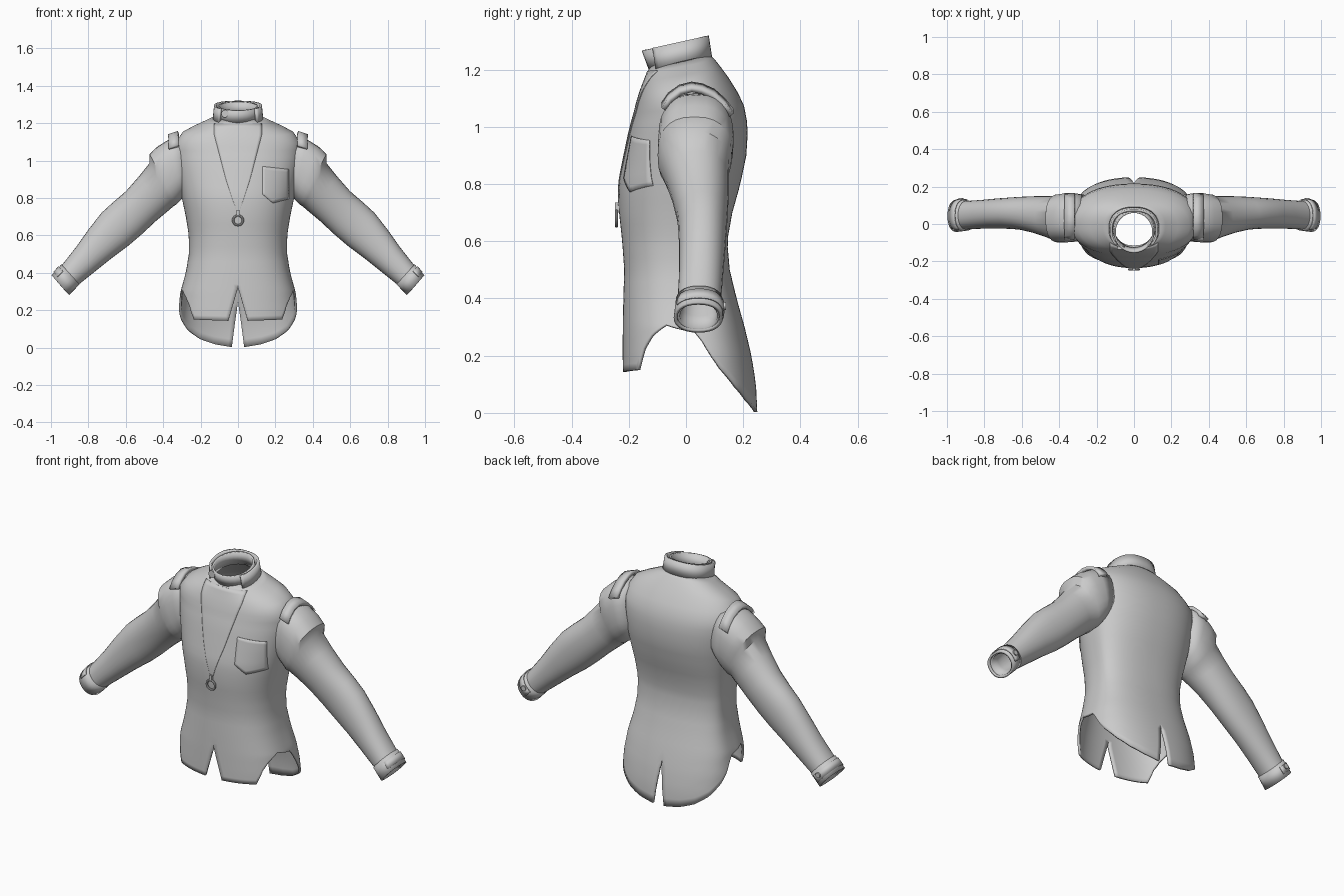
import bpy, math
from mathutils import Vector
from mathutils.bvhtree import BVHTree

if "Cube" in bpy.data.objects:
    bpy.data.objects.remove(bpy.data.objects["Cube"], do_unlink=True)

cloth = bpy.data.materials.new("grey_cloth")
cloth.use_nodes = True
grey = (0.6, 0.6, 0.6, 1)
cloth.diffuse_color = grey
cloth.node_tree.nodes["Principled BSDF"].inputs["Base Color"].default_value = grey


def interp(x, table):
    """Piecewise linear lookup; each row is (key, values...)."""
    if x <= table[0][0]:
        return table[0][1:]
    for a, b in zip(table, table[1:]):
        if x <= b[0]:
            t = (x - a[0]) / (b[0] - a[0])
            return tuple(p + (q - p) * t for p, q in zip(a[1:], b[1:]))
    return table[-1][1:]


def spow(v, p):
    return math.copysign(abs(v) ** p, v)


def finish(ob, angle=40):
    ob.data.materials.clear()
    ob.data.materials.append(cloth)
    bpy.ops.object.select_all(action='DESELECT')
    ob.select_set(True)
    bpy.context.view_layer.objects.active = ob
    bpy.ops.object.shade_smooth_by_angle(angle=math.radians(angle))
    return ob


def sheet(name, rows, closed=False, mirror=False, thick=0.012, offset=-1):
    """Skin a grid of points, then mirror and thicken it."""
    n = len(rows[0])
    faces = []
    for r in range(len(rows) - 1):
        for c in range(n if closed else n - 1):
            d = (c + 1) % n
            faces.append((r * n + c, r * n + d, (r + 1) * n + d, (r + 1) * n + c))
    me = bpy.data.meshes.new(name)
    me.from_pydata([p for row in rows for p in row], [], faces)
    ob = bpy.data.objects.new(name, me)
    bpy.context.collection.objects.link(ob)
    finish(ob)
    if mirror:
        m = ob.modifiers.new("mirror", 'MIRROR')
        m.merge_threshold = 0.0005
    s = ob.modifiers.new("thickness", 'SOLIDIFY')
    s.thickness, s.offset = thick, offset
    return ob


# Torso: height, half width, front y, back y
TORSO = [
    (0.0, 0.32, -0.222, 0.25), (0.1, 0.326, -0.222, 0.245), (0.2, 0.322, -0.222, 0.229),
    (0.3, 0.307, -0.221, 0.205), (0.4, 0.279, -0.219, 0.177), (0.5, 0.263, -0.216, 0.153),
    (0.6, 0.263, -0.223, 0.144), (0.7, 0.279, -0.234, 0.162), (0.8, 0.3, -0.236, 0.19),
    (0.9, 0.32, -0.216, 0.211), (1.0, 0.338, -0.195, 0.217), (1.06, 0.34, -0.18, 0.203),
    (1.11, 0.328, -0.17, 0.176), (1.15, 0.295, -0.158, 0.147), (1.18, 0.235, -0.147, 0.124),
    (1.21, 0.168, -0.136, 0.102), (1.235, 0.122, -0.125, 0.08)]
# Hem height from front centre (0) round to back centre (1)
HEM = [(0, 0.143), (0.22, 0.15), (0.28, 0.225), (0.34, 0.27), (0.42, 0.308), (0.5, 0.285),
       (0.55, 0.205), (0.6, 0.155), (0.7, 0.09), (0.8, 0.045), (0.9, 0.018), (1, 0.003)]
COLS = 50
SPLIT = 0.34


def torso_point(u, z):
    w, front, back = interp(z, TORSO)
    # slits open at front and back centre
    a0 = (max(0, 0.32 - z) * 0.29 / w) ** 1.1
    a1 = max(0, 0.24 - z) * 0.11 / w
    a = a0 + (math.pi - a1 - a0) * u
    yc = 0.02 if z < 1.1 else -0.01
    # panels are flatter towards the hem
    flat = interp(z, [(0.4, 0.7), (1.0, 0.85)])[0]
    c = spow(math.cos(a), flat)
    y = yc + (yc - front) * -c if c > 0 else yc - (back - yc) * c
    x = w * abs(math.sin(a)) ** 0.9 if 0 < u < 1 or z < SPLIT - 0.01 else 0
    k = min(1, max(0, (z - 1.0) / 0.2))
    return (x if x > 0.0004 else 0, y, z + 0.2 * (y + 0.02) * k)


rows = []
for i in range(8):
    rows.append([])
    for c in range(COLS + 1):
        h = interp(c / COLS, HEM)[0]
        rows[-1].append(torso_point(c / COLS, h + (SPLIT - h) * i / 8))
heights = [SPLIT + 0.04 * i for i in range(20)] + [t[0] for t in TORSO if t[0] > 1.12]
rows += [[torso_point(c / COLS, z) for c in range(COLS + 1)] for z in heights]
torso = sheet("jacket_body", rows, mirror=True)
tree = BVHTree.FromPolygons([v.co for v in torso.data.vertices],
                            [tuple(p.vertices) for p in torso.data.polygons])


def on_chest(x, z):
    hit = tree.ray_cast(Vector((max(abs(x), 0.001), -1, z)), Vector((0, 1, 0)))[0]
    return (x, hit.y if hit else -0.13, z)


def plate(name, shape, nu, nv, thick):
    grid = [[on_chest(*shape(u / nu, v / nv)) for u in range(nu + 1)] for v in range(nv + 1)]
    return sheet(name, grid, thick=thick, offset=1)


# Overlapping chest panel, reaching up under the collar
def panel_shape(u, v):
    z = 0.71 + 0.485 * v
    half = interp(z, [(0.71, 0.002), (0.9, 0.065), (1.14, 0.128), (1.2, 0.128)])[0]
    return (2 * u - 1) * half, z


plate("chest_panel", panel_shape, 16, 24, 0.003)


def pocket_shape(u, v):
    low = interp(u, [(0, 0.82), (0.4, 0.772), (1, 0.795)])[0]
    return 0.13 + 0.14 * u, low + (0.968 - 0.015 * u - low) * v


plate("chest_pocket", pocket_shape, 10, 10, 0.003)

# Sleeve rings: top x, top z, bottom x, bottom z, centre y, half depth
SLEEVE = [
    (0.29, 1.12, 0.25, 0.86, 0.035, 0.122), (0.37, 1.112, 0.295, 0.802, 0.035, 0.132),
    (0.43, 1.075, 0.31, 0.785, 0.033, 0.131), (0.473, 1.035, 0.33, 0.765, 0.03, 0.129),
    (0.474, 0.985, 0.345, 0.755, 0.03, 0.122), (0.53, 0.915, 0.38, 0.725, 0.039, 0.11),
    (0.6, 0.835, 0.44, 0.675, 0.05, 0.099), (0.67, 0.775, 0.515, 0.605, 0.057, 0.089),
    (0.73, 0.72, 0.585, 0.545, 0.058, 0.084), (0.8, 0.63, 0.675, 0.478, 0.056, 0.08),
    (0.866, 0.537, 0.76, 0.41, 0.052, 0.077), (0.95, 0.43, 0.86, 0.33, 0.046, 0.076),
    (0.985, 0.39, 0.9, 0.287, 0.044, 0.077)]


def arm_ring(ring, start=0, end=360, steps=28, grow=0.0, power=0.9):
    tx, tz, bx, bz, cy, ry = ring
    centre = Vector(((tx + bx) / 2, cy, (tz + bz) / 2))
    half = Vector(((tx - bx) / 2, 0, (tz - bz) / 2))
    half *= 1 + grow / half.length
    out = []
    for i in range(steps):
        a = math.radians(start + (end - start) * i / steps)
        side = Vector((0, -(ry + grow), 0))
        out.append(centre + half * spow(math.cos(a), power) + side * spow(math.sin(a), power))
    return out


sheet("sleeves", [arm_ring(r, power=0.8 if i < 4 else 0.92) for i, r in enumerate(SLEEVE)],
      closed=True, mirror=True)

# Cuffs with a buttoned tab
CUFF = [(0.94, 0.44, 0.852, 0.342, 0.046, 0.076), (0.993, 0.382, 0.906, 0.285, 0.043, 0.08)]
sheet("cuffs", [arm_ring(r, grow=0.006) for r in CUFF], closed=True, mirror=True)
TAB = [(0.952, 0.427, 0.864, 0.329, 0.046, 0.077), (0.98, 0.396, 0.893, 0.299, 0.044, 0.079)]
sheet("cuff_tabs", [arm_ring(r, -110, 70, 16, grow=0.006) for r in TAB],
      mirror=True, thick=0.005, offset=1)

# Shoulder straps, running front to back over the sleeve heads
STRAP = [(-0.078, 1.066), (-0.055, 1.1), (-0.02, 1.126), (0.02, 1.136),
         (0.055, 1.13), (0.095, 1.112), (0.13, 1.08), (0.158, 1.045)]
sheet("shoulder_straps", [[(0.318, y, z + 0.013), (0.37, y, z - 0.005)] for y, z in STRAP],
      mirror=True, thick=0.02, offset=0)


# Standing collar: full inner band and an outer band open at the front
def collar_ring(cy, rx, ry, z, start, end, steps, power=1.0):
    pts = []
    for i in range(steps):
        a = math.radians(start + (end - start) * i / (steps - 1))
        y = cy - ry * spow(math.cos(a), power)
        pts.append((rx * spow(math.sin(a), power), y, z + 0.22 * y))
    return pts


sheet("inner_collar", [collar_ring(-0.022, 0.116, 0.106, 1.222, 0, 348, 30),
                       collar_ring(-0.043, 0.108, 0.112, 1.3, 0, 348, 30)],
      closed=True, thick=0.01)
sheet("outer_collar", [collar_ring(-0.022, 0.136, 0.114, 1.222, 46, 314, 32, 0.85),
                       collar_ring(-0.034, 0.128, 0.114, 1.302, 46, 314, 32, 0.85)], thick=0.013)


# Buttons and zip pull
def button(name, loc, radius, mirror=False):
    bpy.ops.mesh.primitive_cylinder_add(vertices=16, radius=radius, depth=0.02)
    ob = bpy.context.object
    ob.name = name
    for v in ob.data.vertices:
        v.co = Vector((v.co.x, v.co.z, v.co.y)) + Vector(loc)
    ob.data.flip_normals()
    finish(ob)
    if mirror:
        ob.modifiers.new("mirror", 'MIRROR')


button("collar_button", (-0.07, -0.127, 1.25), 0.02)
button("cuff_buttons", (0.925, 0.13, 0.373), 0.014, mirror=True)

bpy.ops.mesh.primitive_torus_add(major_radius=0.026, minor_radius=0.006, major_segments=24,
                                 minor_segments=8, location=(0, -0.243, 0.68),
                                 rotation=(math.pi / 2, 0, 0))
bpy.context.object.name = "zip_ring"
finish(bpy.context.object)
bpy.ops.mesh.primitive_cube_add(size=1, location=(0, -0.241, 0.718))
bpy.context.object.name = "zip_slider"
bpy.context.object.scale = (0.014, 0.014, 0.035)
finish(bpy.context.object)
